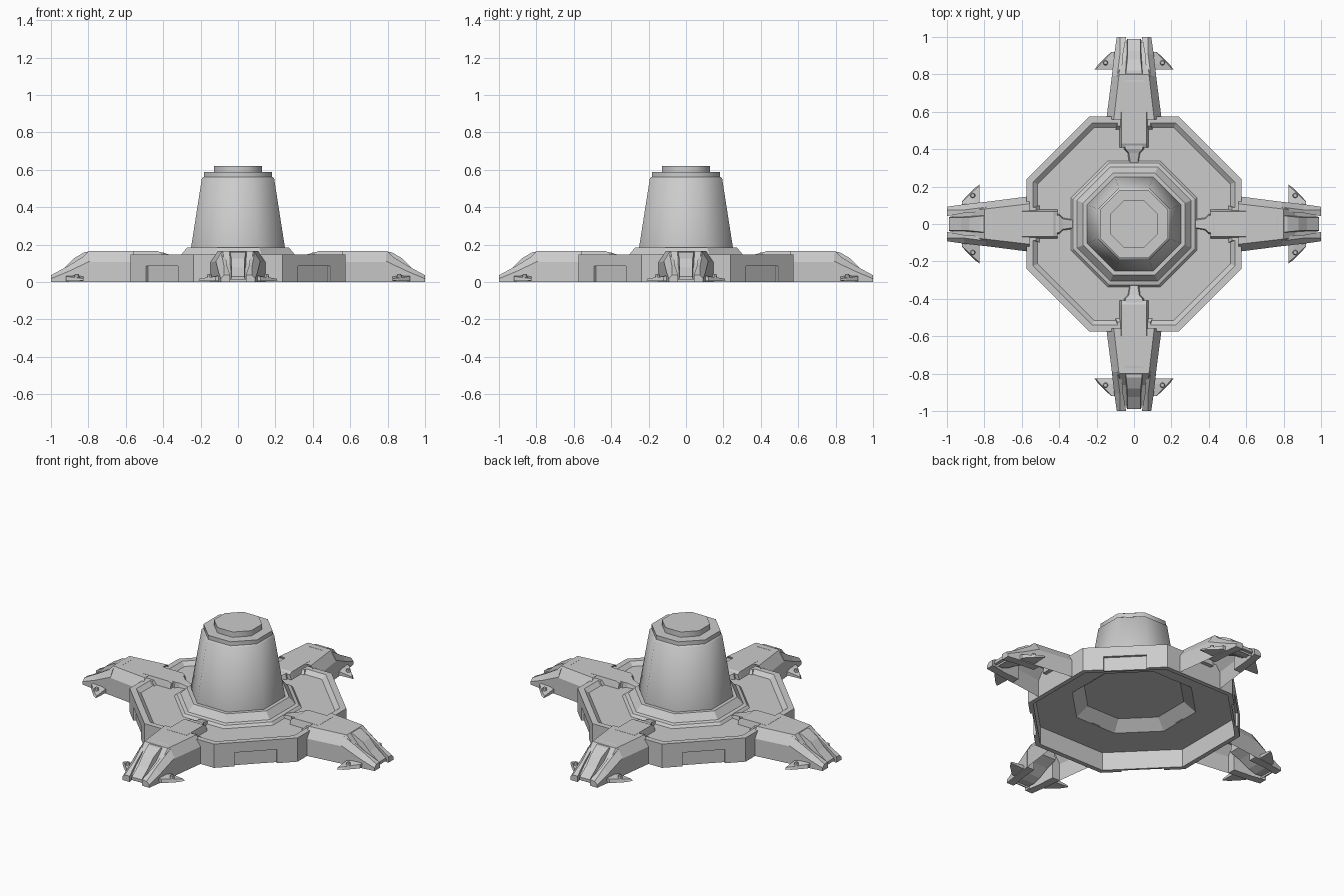
import bpy, bmesh
from math import pi, cos, sin, tan, radians
from mathutils import Matrix

if "Cube" in bpy.data.objects:
    bpy.data.objects.remove(bpy.data.objects["Cube"])


def finish(bm, name):
    bmesh.ops.remove_doubles(bm, verts=bm.verts, dist=1e-5)
    bmesh.ops.recalc_face_normals(bm, faces=bm.faces)
    mesh = bpy.data.meshes.new(name)
    bm.to_mesh(mesh)
    bm.free()
    ob = bpy.data.objects.new(name, mesh)
    bpy.context.collection.objects.link(ob)
    return ob


def octagon_lathe(name, profile):
    """Sweep (apothem, z) points round an octagon with flats on the axes."""
    bm = bmesh.new()
    k = 1 / cos(pi / 8)
    rings = []
    for r, z in profile:
        rings.append([bm.verts.new((r * k * cos(pi / 8 + i * pi / 4),
                                    r * k * sin(pi / 8 + i * pi / 4), z)) for i in range(8)])
    for a, b in zip(rings, rings[1:]):
        for i in range(8):
            j = (i + 1) % 8
            bm.faces.new((a[i], a[j], b[j], b[i]))
    return finish(bm, name)


def loft(name, sections, closed=True, start_cap=True):
    """Join cross-sections of (y, [(x, z), ...])."""
    bm = bmesh.new()
    rows = [[bm.verts.new((x, y, z)) for x, z in pts] for y, pts in sections]
    n = len(rows[0])
    for a, b in zip(rows, rows[1:]):
        for i in range(n if closed else n - 1):
            j = (i + 1) % n
            bm.faces.new((a[i], a[j], b[j], b[i]))
    if start_cap:
        bm.faces.new(rows[0])
    bm.faces.new(rows[-1])
    return finish(bm, name)


def mirror_x(ob):
    m = ob.modifiers.new("Mirror", "MIRROR")
    m.use_axis = (True, False, False)
    return ob


def box_section(hw, z0, z1, top=None):
    top = hw if top is None else top
    return [(-hw, z0), (-top, z1), (top, z1), (hw, z0)]


# Hollow octagonal base: outer wall, raised rim, sunken deck, collar, underside
base = octagon_lathe("base_platform", [
    (0, .185), (.272, .185), (.305, .145), (.325, .14), (.338, .125), (.515, .125),
    (.54, .147), (.575, .147), (.575, 0), (.547, 0), (.547, .113),
    (.335, .113), (.27, .168), (0, .168)])

# Shallow recesses in the four diagonal walls
bm = bmesh.new()
for k in range(4):
    mat = (Matrix.Rotation(radians(45 + 90 * k), 4, 'Z') @ Matrix.Translation((.575, 0, .0175))
           @ Matrix.Diagonal((.03, .24, .135, 1)))
    bmesh.ops.create_cube(bm, size=1, matrix=mat)
cutter = finish(bm, "recess_cutter")
cutter.hide_render = True
mod = base.modifiers.new("Recess", "BOOLEAN")
mod.object = cutter
mod.operation = 'DIFFERENCE'
mod.solver = 'EXACT'
bpy.context.view_layer.objects.active = base
base.select_set(True)
bpy.ops.object.modifier_apply(modifier=mod.name)
bpy.data.objects.remove(cutter)
base.select_set(False)

# Tapered tower with stepped cap
tower = octagon_lathe("tower", [
    (0, .18), (.25, .18), (.25, .19), (.193, .555), (.183, .562), (.183, .587),
    (.127, .587), (.127, .62), (0, .62)])
bpy.context.view_layer.objects.active = tower
tower.select_set(True)
bpy.ops.object.shade_smooth_by_angle(angle=radians(47))
tower.select_set(False)

parts = []


# Leg shell, open underneath
def leg_section(w, zs, t, zt):
    return [(-w, 0), (-w, zs), (-t, zt), (t, zt), (w, zs), (w, 0)]


parts.append(loft("leg_shell", [
    (.56, leg_section(.148, .107, .108, .165)),
    (.80, leg_section(.117, .107, .08, .165)),
    (.86, leg_section(.108, .06, .075, .10)),
    (.97, leg_section(.09, .015, .07, .03))], closed=False, start_cap=False))

# Central nose ridge of the foot
parts.append(loft("foot_nose", [
    (.76, box_section(.065, .10, .166, .05)),
    (.82, box_section(.055, .07, .160, .042)),
    (.88, box_section(.048, .03, .125, .036)),
    (.925, box_section(.045, .012, .078, .034)),
    (.99, box_section(.038, .012, .030, .034))]))

# Cheek plates either side of the nose
parts.append(mirror_x(loft("foot_cheek", [
    (.79, [(.068, 0), (.068, .155), (.09, .158), (.119, .112), (.119, 0)]),
    (.91, [(.058, 0), (.058, .085), (.075, .085), (.105, .055), (.105, 0)]),
    (1.0, [(.042, 0), (.042, .036), (.075, .036), (.092, .018), (.092, 0)])])))

# Side claws with a small bolt
parts.append(mirror_x(loft("foot_claw", [
    (.825, [(.10, .004), (.10, .03), (.205, .018), (.212, .008)]),
    (.855, [(.10, .004), (.10, .036), (.18, .022), (.190, .006)]),
    (.92, [(.09, .004), (.09, .036), (.118, .03), (.122, .006)])])))
bm = bmesh.new()
bmesh.ops.create_cone(bm, cap_ends=True, segments=8, radius1=.016, radius2=.01, depth=.024,
                      matrix=Matrix.Translation((.152, .862, .03)))
parts.append(mirror_x(finish(bm, "claw_bolt")))

# Shoulder block running on to the deck, with its tapered tongue and flange
parts.append(loft("shoulder_block", [
    (.41, box_section(.08, .115, .155, .068)),
    (.43, box_section(.08, .115, .165, .068)),
    (.60, box_section(.08, .115, .166, .068))]))
parts.append(loft("shoulder_tongue", [
    (.33, box_section(.03, .115, .138, .02)),
    (.38, box_section(.035, .115, .15, .028)),
    (.40, box_section(.055, .115, .158, .045)),
    (.43, box_section(.055, .115, .160, .045))]))
parts.append(loft("shoulder_flange", [
    (.505, box_section(.10, .115, .126, .10)),
    (.525, box_section(.10, .115, .147, .088)),
    (.57, box_section(.10, .115, .147, .088))]))

# Repeat the leg on all four sides
for ob in parts:
    stem = ob.name
    for k, side in enumerate(("back", "left", "front", "right")):
        leg = ob if k == 0 else ob.copy()
        if k:
            bpy.context.collection.objects.link(leg)
        leg.name = f"{side}_{stem}"
        leg.rotation_euler = (0, 0, k * pi / 2)
